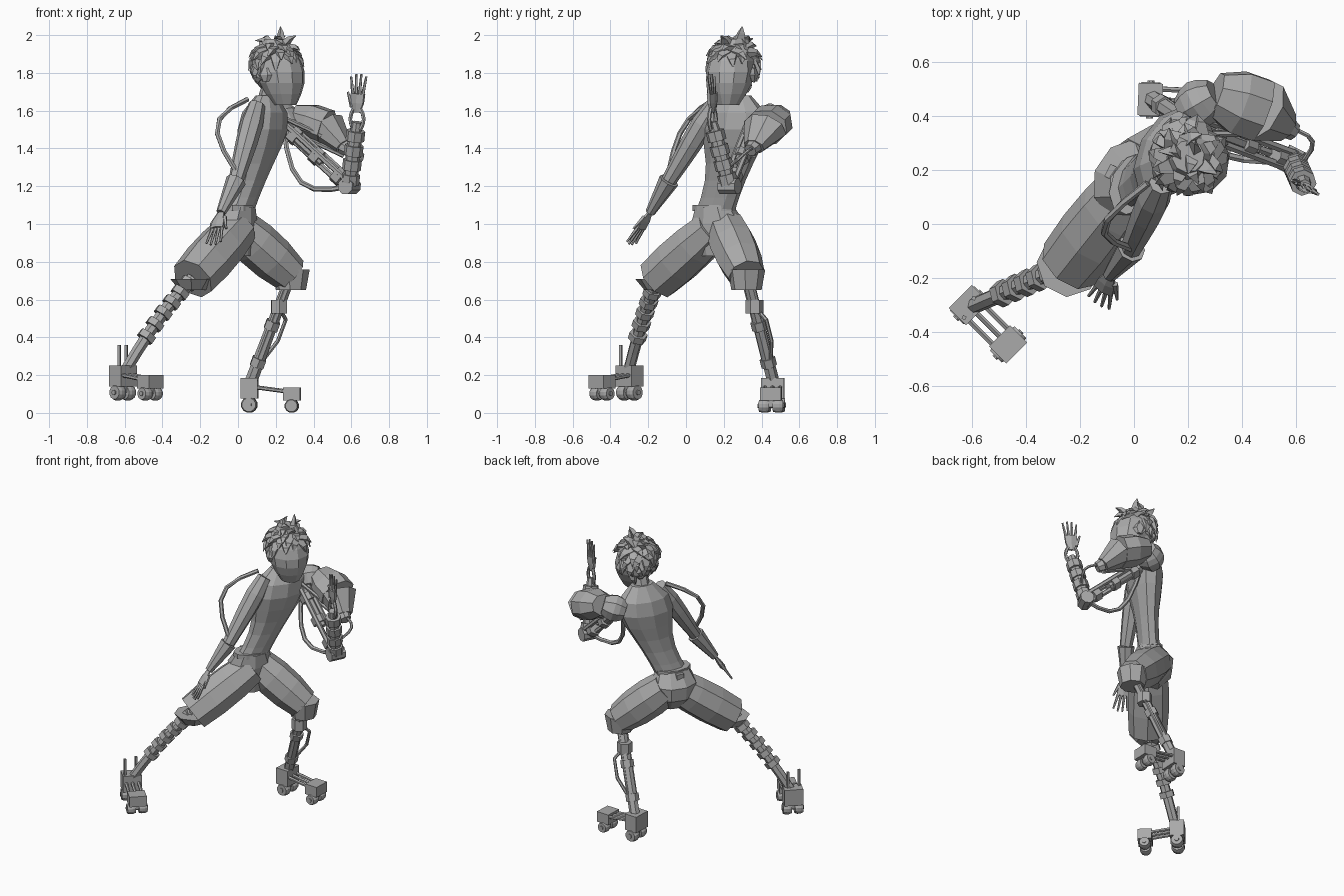
import bpy, bmesh, math, random
from mathutils import Vector

cube = bpy.data.objects.get("Cube")
if cube:
    bpy.data.objects.remove(cube, do_unlink=True)
random.seed(4)

shade = 0.4
grey = bpy.data.materials.new("plain_grey")
grey.use_nodes = True
grey.diffuse_color = (shade, shade, shade, 1)
grey.node_tree.nodes["Principled BSDF"].inputs["Base Color"].default_value = grey.diffuse_color


def point(x, y, z):
    return Vector((x, y, z))


# Directions of the turned body
UP = point(0, 0, 1)
FACING = point(2, -1, 0).normalized()
SIDE = UP.cross(FACING)
STILL = point(0, 0, 0)


def finish(name, bm):
    bmesh.ops.recalc_face_normals(bm, faces=bm.faces)
    mesh = bpy.data.meshes.new(name)
    bm.to_mesh(mesh)
    bm.free()
    mesh.materials.append(grey)
    bpy.context.collection.objects.link(bpy.data.objects.new(name, mesh))


def limb(name, start, end, radius, tip=None, bulge=0, bow=STILL, skew=1, flat=1,
         steps=4, sides=6, side=SIDE, level=False):
    """Tapered prism whose path bows and whose girth swells between its ends."""
    tip = radius if tip is None else tip
    bm = bmesh.new()
    rings = []
    for i in range(steps + 1):
        t = i / steps
        centre = start.lerp(end, t) + bow * math.sin(math.pi * t)
        along = UP if level else (end - start + bow * math.pi * math.cos(math.pi * t)).normalized()
        across = side - along * along.dot(side)
        if across.length < 0.1:
            across = along.orthogonal()
        across.normalize()
        depth = along.cross(across) * flat
        girth = radius + (tip - radius) * t + bulge * math.sin(math.pi * t ** skew)
        ring = []
        for k in range(sides):
            turn = math.tau * (k + 0.5) / sides
            ring.append(bm.verts.new(centre + (across * math.cos(turn) + depth * math.sin(turn)) * girth))
        rings.append(ring)
    for low, high in zip(rings, rings[1:]):
        for k in range(sides):
            bm.faces.new((low[k - 1], low[k], high[k], high[k - 1]))
    bm.faces.new(rings[0])
    bm.faces.new(rings[-1])
    finish(name, bm)


def rod(name, start, end, radius, sides=6):
    limb(name, start, end, radius, steps=1, sides=sides)


def box(name, centre, length, width, height, forward):
    across = UP.cross(forward).normalized()
    bm = bmesh.new()
    bmesh.ops.create_cube(bm, size=1)
    for v in bm.verts:
        v.co = centre + forward * v.co.x * length + across * v.co.y * width + UP * v.co.z * height
    finish(name, bm)


def collars(name, start, end, count, radius, half, bow=STILL, reach=0.8, sides=6):
    """Evenly spaced short prisms threaded on a limb."""
    step = (end - start).normalized() * half
    for i in range(count):
        t = reach * (i + 0.5) / count
        centre = start.lerp(end, t) + bow * math.sin(math.pi * t)
        rod(f"{name}_{i}", centre - step, centre + step, radius, sides)


def hand(name, wrist, reach, spread, thumb):
    """Palm, four fanned fingers and a thumb."""
    reach, spread = reach.normalized(), spread.normalized()
    knuckles = wrist + reach * 0.1
    limb(name + "_palm", wrist, knuckles, 0.02, 0.045, bulge=0.008, flat=0.4, steps=2, side=spread)
    for i in range(4):
        offset = i - 1.5
        root = knuckles + spread * offset * 0.02
        tip = root + reach * (0.11 - abs(offset) / 80) + spread * offset / 100
        limb(f"{name}_finger_{i}", root, tip, 0.01, 0.006, steps=2, sides=5)
    root = wrist.lerp(knuckles, 0.3) + spread * thumb * 0.03
    limb(name + "_thumb", root, root + reach * 0.08 + spread * thumb * 0.03, 0.013, 0.006, steps=2, sides=5)


def skate(name, heel, toe):
    """Heel and toe blocks on wheel pairs, joined by three rods."""
    forward = (toe - heel).normalized()
    across = UP.cross(forward)
    box(name + "_heel", heel + UP * 0.13, 0.09, 0.12, 0.11, forward)
    box(name + "_toe", toe + UP * 0.1, 0.09, 0.11, 0.07, forward)
    for o in (-1, 0, 1):
        shift = across * o * 0.04 + UP * 0.11
        rod(f"{name}_rod_{o}", heel + shift + UP * 0.03, toe + shift, 0.011)
    for end, base, radius in (("heel", heel, 0.043), ("toe", toe, 0.037)):
        hub = base + UP * radius
        rod(f"{name}_{end}_axle", hub - across * 0.07, hub + across * 0.07, radius / 3, 8)
        box(f"{name}_{end}_bracket", hub + UP * radius, radius, radius, radius * 2, forward)
        for o in (-1, 1):
            middle = hub + across * o * 0.037
            limb(f"{name}_{end}_wheel", middle - across * 0.027, middle + across * 0.027,
                 radius * 0.85, bulge=radius * 0.17, steps=3, sides=12)


# Joints of the pose
waist = point(0, 0.15, 1.05)
neck = point(0.15, 0.27, 1.68)
chin = point(0.25, 0.22, 1.63)
crown = point(0.2, 0.25, 1.98)
right_shoulder = point(0.1, 0.15, 1.63)
right_elbow = point(-0.01, -0.09, 1.23)
right_wrist = point(-0.09, -0.19, 1.06)
left_shoulder = point(0.24, 0.36, 1.52)
left_elbow = point(0.59, 0.23, 1.2)
left_wrist = point(0.63, 0.14, 1.54)
right_knee = point(-0.24, -0.15, 0.71)
right_ankle = point(-0.61, -0.31, 0.2)
left_knee = point(0.28, 0.32, 0.73)
left_ankle = point(0.07, 0.46, 0.17)

# Torso and neck
limb("torso", waist, neck, 0.11, 0.08, bulge=0.1, skew=2.5, flat=0.62, bow=point(0.03, 0.03, 0),
     steps=7, sides=10, level=True)
rod("neck", neck - UP * 0.05, neck + FACING * 0.04 + UP * 0.06, 0.055, 8)

# Head, nose and ears
limb("head", chin, crown, 0.06, bulge=0.07, steps=6, sides=10, level=True)
skull = crown - UP * 0.13
brow = skull + FACING * 0.12 - UP * 0.03
limb("nose", brow, brow + FACING * 0.02 - UP * 0.07, 0.006, 0.016, steps=1, sides=4)
for o in (-1, 1):
    ear = skull + SIDE * o * 0.12 - UP * 0.06
    limb("ear", ear - UP * 0.035, ear + UP * 0.035, 0.01, bulge=0.012, flat=2, steps=2)

# Shaggy hair made of overlapping locks that lie close to the skull
count = 100
for i in range(count):
    z = 1 - 1.75 * (i + 0.5) / count
    turn = i * math.pi * (3 - math.sqrt(5))
    out = point(math.cos(turn), math.sin(turn), 0) * math.sqrt(1 - z * z) + UP * z
    front = out.dot(FACING)
    if (z < 0.35 and front > -0.1 - z * 0.3) or (z < -0.5 and front > -0.4):
        continue
    stray = point(*[random.uniform(-0.5, 0.5) for _ in range(3)])
    fall = stray - UP
    lean = (fall - out * (out.dot(fall) - 0.2)).normalized()
    root = skull + out * 0.105
    limb("hair_lock", root, root + lean * random.uniform(0.07, 0.1), 0.045, 0.003,
         flat=0.6, bow=out * 0.015, steps=2, sides=4, side=lean.cross(out))

# Shorts: hips, straight thighs and gathered hems
limb("shorts_hips", waist - UP * 0.22, waist + UP * 0.04, 0.08, 0.11, bulge=0.06, flat=0.8,
     bow=point(-0.03, 0.02, 0), steps=3, sides=9, level=True)
limb("shorts_right_thigh", waist - UP * 0.07, right_knee, 0.11, 0.12, bulge=0.015, steps=3, sides=8)
limb("shorts_right_hem", right_knee, right_knee - UP * 0.06, 0.12, 0.07, steps=1, sides=8)
limb("shorts_left_thigh", point(0, 0.21, 0.98), left_knee, 0.11, 0.1, bulge=0.02, steps=3, sides=8)
limb("shorts_left_hem", left_knee + UP * 0.03, left_knee - UP * 0.08, 0.1, 0.08, steps=2, sides=8)
limb("belt", waist + UP * 0.02, waist + UP * 0.05, 0.122, flat=0.68, steps=1, sides=10, level=True)
box("tail_bone", waist - FACING * 0.09, 0.04, 0.05, 0.07, FACING)

# Right arm with a glove cuff
limb("right_upper_arm", right_shoulder, right_elbow, 0.045, 0.04, bulge=0.018, skew=0.6, sides=8)
limb("right_forearm", right_elbow, right_wrist, 0.055, 0.026, steps=3, sides=8)
hand("right_hand", right_wrist, point(-0.2, -0.5, -0.8), point(0.8, -0.5, 0.1), 1)

# Hose on the right shoulder
limb("shoulder_hose", right_shoulder + point(-0.05, 0, 0.03), right_elbow + UP * 0.05, 0.014,
     bow=point(-0.13, -0.04, 0.05), skew=0.7, steps=5)

# Left shoulder joint and flattened angular armour
armour_back = point(0.3, 0.48, 1.57)
armour_ridge = point(0.47, 0.42, 1.51)
armour_front = point(0.56, 0.36, 1.41)
limb("left_shoulder_joint", point(0.18, 0.41, 1.53), armour_back, 0.06, bulge=0.03, sides=8)
limb("left_shoulder_armour", armour_back, armour_ridge, 0.085, 0.125, flat=0.8, bulge=0.02, steps=2, sides=8)
limb("left_armour_cowl", armour_ridge, armour_front, 0.125, 0.06, flat=0.8, steps=1, sides=8)
limb("armour_nozzle", armour_front, armour_front + point(0.03, -0.02, -0.02), 0.045, 0.035, steps=1, sides=8)

# Left upper arm: parallel struts, piston and collars
for o in (-1, 0, 1):
    shift = SIDE * o * 0.03 + UP * (abs(o) - 0.5) * 0.06
    rod(f"left_arm_strut_{o}", left_shoulder + shift, left_elbow + shift, 0.016)
    rod(f"armour_brace_{o}", left_shoulder + shift + UP * 0.02, armour_front + shift - UP * 0.02, 0.012)
collars("left_arm_collar", left_shoulder, left_elbow, 3, 0.048, 0.025, reach=1)
rod("left_arm_piston", left_shoulder, left_shoulder.lerp(left_elbow, 0.6), 0.03, 8)
rod("left_elbow", left_elbow - SIDE * 0.05, left_elbow + SIDE * 0.05, 0.045, 8)

# Left forearm, wrist struts and hand
limb("left_forearm", left_elbow, left_wrist, 0.035, 0.025, bulge=0.01, sides=8)
collars("left_forearm_plate", left_elbow, left_wrist, 4, 0.05, 0.027, reach=0.9, sides=8)
for o in (-1, 1):
    shift = FACING * o * 0.02
    limb("left_wrist_strut", left_wrist + shift - UP * 0.04, left_wrist + shift + UP * 0.07, 0.011, bow=shift)
hand("left_hand", left_wrist + UP * 0.05, point(0.05, -0.05, 1), FACING, -1)

# Hoses of the left arm
limb("left_arm_hose", left_shoulder, left_elbow, 0.014, bow=point(-0.08, -0.04, -0.14), steps=6)
limb("armour_cable", armour_front, left_elbow.lerp(left_wrist, 0.25), 0.009, bow=point(0.08, 0.02, 0.02), steps=6)

# Trailing right leg in segments
arch = UP * 0.035
limb("right_shin", right_knee, right_ankle, 0.035, 0.03, bow=arch, steps=5, sides=7)
collars("right_leg_segment", right_knee, right_ankle, 6, 0.05, 0.019, bow=arch, reach=0.72)
skate("right_skate", point(-0.61, -0.3, 0.065), point(-0.465, -0.445, 0.065))
for o in (-1, 1):
    fin = right_ankle + SIDE * o * 0.04 + UP * 0.04
    rod("right_heel_fin", fin, fin + UP * 0.12, 0.01, 4)

# Left leg: knee block, shin, rods, collar and hose
knee_block = left_knee.lerp(left_ankle, 0.3)
rod("left_knee_block", knee_block - UP * 0.035, knee_block + UP * 0.035, 0.048)
limb("left_shin", left_knee, left_ankle, 0.028, 0.034, sides=7)
collars("left_leg_collar", knee_block, left_ankle, 2, 0.042, 0.024, reach=1)
for o in (-1, 1):
    shift = SIDE * o * 0.025
    rod("left_shin_rod", left_knee + shift, left_knee.lerp(left_ankle, 0.8) + shift, 0.011)
limb("left_leg_hose", knee_block, left_knee.lerp(left_ankle, 0.9), 0.011,
     bow=point(0.09, 0.04, 0.05), steps=3)
skate("left_skate", point(0.06, 0.46, 0), point(0.285, 0.45, 0))
